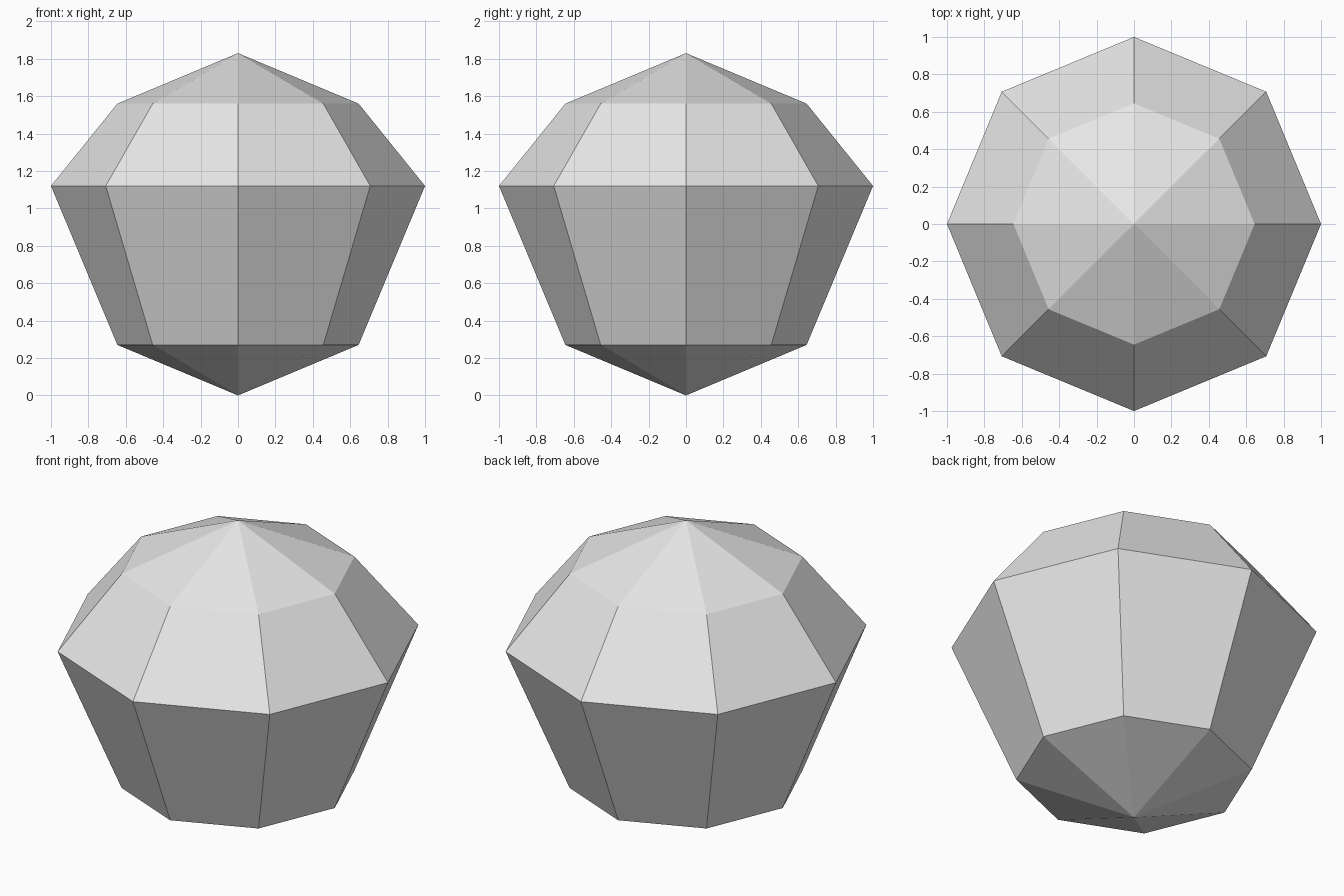
import bpy
import bmesh
from math import cos, sin, tau

cube = bpy.data.objects.get("Cube")
if cube:
    bpy.data.objects.remove(cube, do_unlink=True)

SIDES = 8
BOTTOM, TOP = 0.0, 1.83
# Radius and height of each ring, from bottom to top
RINGS = [(0.645, 0.27), (1.0, 1.12), (0.645, 1.56)]

# Plain grey material
grey = bpy.data.materials.new("light_grey")
grey.use_nodes = True
colour = (0.8, 0.8, 0.8, 1.0)
grey.diffuse_color = colour
grey.node_tree.nodes["Principled BSDF"].inputs["Base Color"].default_value = colour

# Faceted body: rings of quads closed by a point at each end
bm = bmesh.new()
rings = [[bm.verts.new((r * cos(tau * i / SIDES), r * sin(tau * i / SIDES), z))
          for i in range(SIDES)] for r, z in RINGS]
bottom_tip = bm.verts.new((0, 0, BOTTOM))
top_tip = bm.verts.new((0, 0, TOP))
for i in range(SIDES):
    j = (i + 1) % SIDES
    for low, high in zip(rings, rings[1:]):
        bm.faces.new((low[i], low[j], high[j], high[i]))
    bm.faces.new((bottom_tip, rings[0][j], rings[0][i]))
    bm.faces.new((top_tip, rings[-1][i], rings[-1][j]))
bmesh.ops.recalc_face_normals(bm, faces=bm.faces)

mesh = bpy.data.meshes.new("faceted_gem")
bm.to_mesh(mesh)
bm.free()
mesh.materials.append(grey)
gem = bpy.data.objects.new("faceted_gem", mesh)
bpy.context.collection.objects.link(gem)
